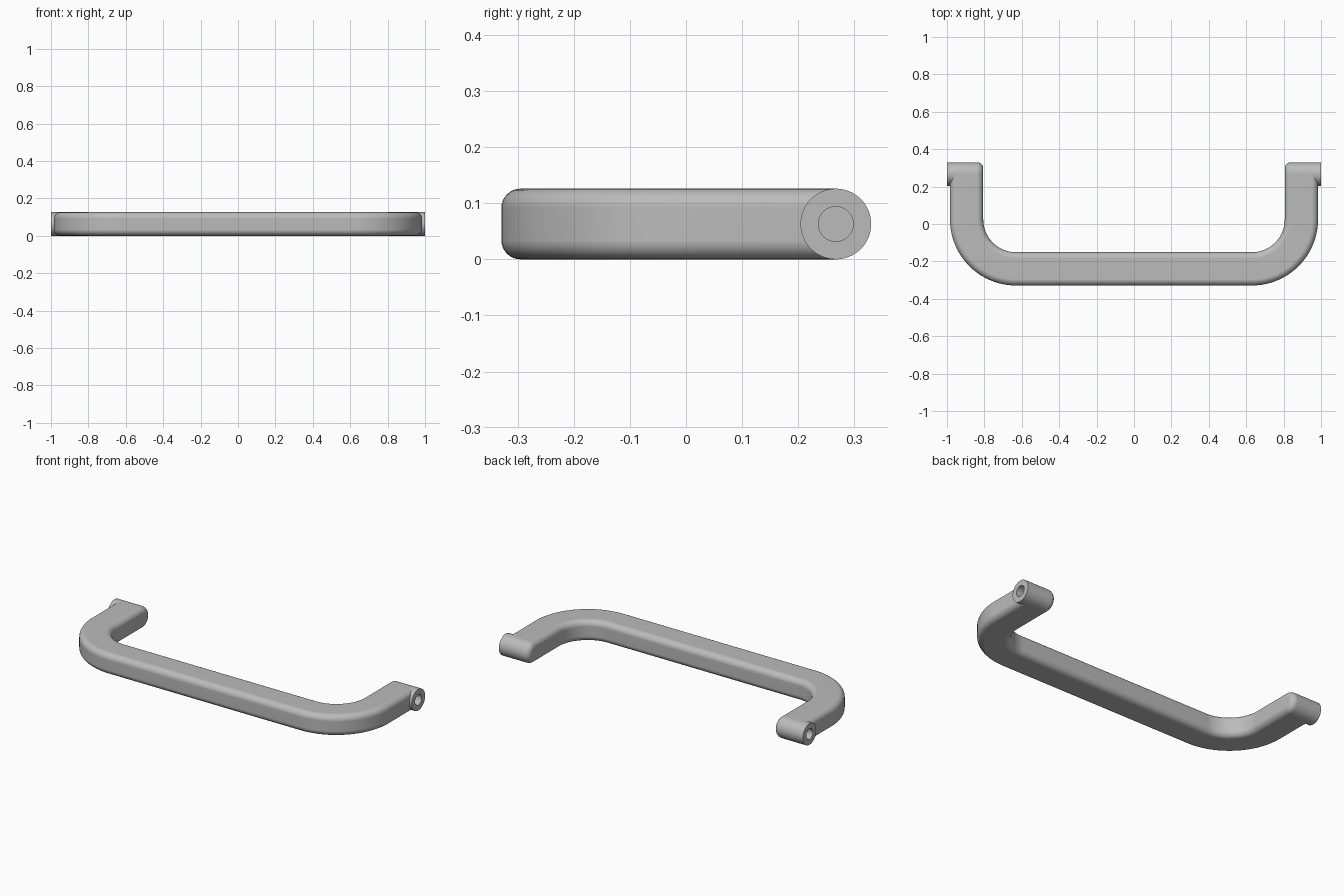
import bpy
import bmesh
from math import sin, cos, pi, radians
from mathutils import Vector

old = bpy.data.objects.get("Cube")
if old:
    bpy.data.objects.remove(old, do_unlink=True)

HEIGHT = 0.126            # bar height and boss diameter
MID_Z = HEIGHT / 2
WIDTH = 0.178             # bar width in plan
FILLET = 0.034
BEND_X, BEND_Y = 0.63, 0.025
BEND_R = 0.265            # centreline bend radius
PIN_Y = 0.267             # axis of the end bosses
INNER_X = BEND_X + BEND_R - WIDTH / 2
HOLE_R, HOLE_X = 0.031, 0.87

grey = bpy.data.materials.new("satin grey")
grey.use_nodes = True
grey.diffuse_color = (0.5, 0.5, 0.5, 1)
grey.node_tree.nodes["Principled BSDF"].inputs["Base Color"].default_value = (0.5, 0.5, 0.5, 1)


def arc(cx, cy, r, start, end, steps):
    angles = [radians(start + (end - start) * i / steps) for i in range(steps + 1)]
    return [(cx + r * cos(a), cy + r * sin(a)) for a in angles]


def loft(name, rings):
    """Skin closed rings of points and cap both ends."""
    bm = bmesh.new()
    loops = [[bm.verts.new(p) for p in ring] for ring in rings]
    n = len(loops[0])
    for a, b in zip(loops, loops[1:]):
        for i in range(n):
            j = (i + 1) % n
            bm.faces.new((a[i], a[j], b[j], b[i]))
    bm.faces.new(loops[0])
    bm.faces.new(loops[-1])
    bmesh.ops.recalc_face_normals(bm, faces=bm.faces)
    mesh = bpy.data.meshes.new(name)
    bm.to_mesh(mesh)
    bm.free()
    mesh.materials.append(grey)
    obj = bpy.data.objects.new(name, mesh)
    bpy.context.collection.objects.link(obj)
    return obj


def lathe(name, side, profile, segments=64):
    """Revolve (x, radius) pairs around the boss axis."""
    turns = [2 * pi * k / segments for k in range(segments)]
    return loft(name, [[(side * x, PIN_Y + r * cos(t), MID_Z + r * sin(t)) for t in turns]
                       for x, r in profile])


def activate(obj):
    bpy.ops.object.select_all(action='DESELECT')
    obj.select_set(True)
    bpy.context.view_layer.objects.active = obj


def finish(obj):
    activate(obj)
    bpy.ops.object.shade_smooth_by_angle(angle=radians(35))
    mod = obj.modifiers.new("even shading", 'WEIGHTED_NORMAL')
    mod.keep_sharp = True


# Grip bar: rounded rectangle swept along a U-shaped centreline
w, h = WIDTH / 2 - FILLET, HEIGHT / 2 - FILLET
section = []
for k, (sx, sz) in enumerate([(1, 1), (-1, 1), (-1, -1), (1, -1)]):
    section += arc(sx * w, sz * h, FILLET, 90 * k, 90 * k + 90, 8)

right_half = [(x, y, x - BEND_X, y - BEND_Y)
              for x, y in arc(BEND_X, BEND_Y, BEND_R, -90, 0, 28)]
right_half.append((BEND_X + BEND_R, PIN_Y, 1, 0))
path = [(-x, y, -nx, ny) for x, y, nx, ny in reversed(right_half)] + right_half

rings = []
for x, y, nx, ny in path:
    out = Vector((nx, ny, 0)).normalized()
    rings.append([Vector((x, y, MID_Z + v)) + out * u for u, v in section])
bar = loft("grip_bar", rings)

# End bosses: cylinder with a rounded inner end and a blind hole
for side, label in ((1, "left"), (-1, "right")):
    profile = [(x, r) for x, r in
               arc(INNER_X + FILLET, MID_Z - FILLET, FILLET, 180, 90, 8)]
    profile += [(1, MID_Z), (1, HOLE_R), (HOLE_X, HOLE_R)]
    boss = lathe(label + "_boss", side, profile)
    finish(boss)

    # Clear the bar out of the hole
    cutter = lathe("hole_cutter", side, [(HOLE_X - 0.01, HOLE_R + 0.004), (1.1, HOLE_R + 0.004)])
    cutter.hide_render = True
    activate(bar)
    cut = bar.modifiers.new("hole", 'BOOLEAN')
    cut.operation = 'DIFFERENCE'
    cut.solver = 'EXACT'
    cut.object = cutter
    bpy.ops.object.modifier_apply(modifier=cut.name)
    bpy.data.objects.remove(cutter, do_unlink=True)

finish(bar)
